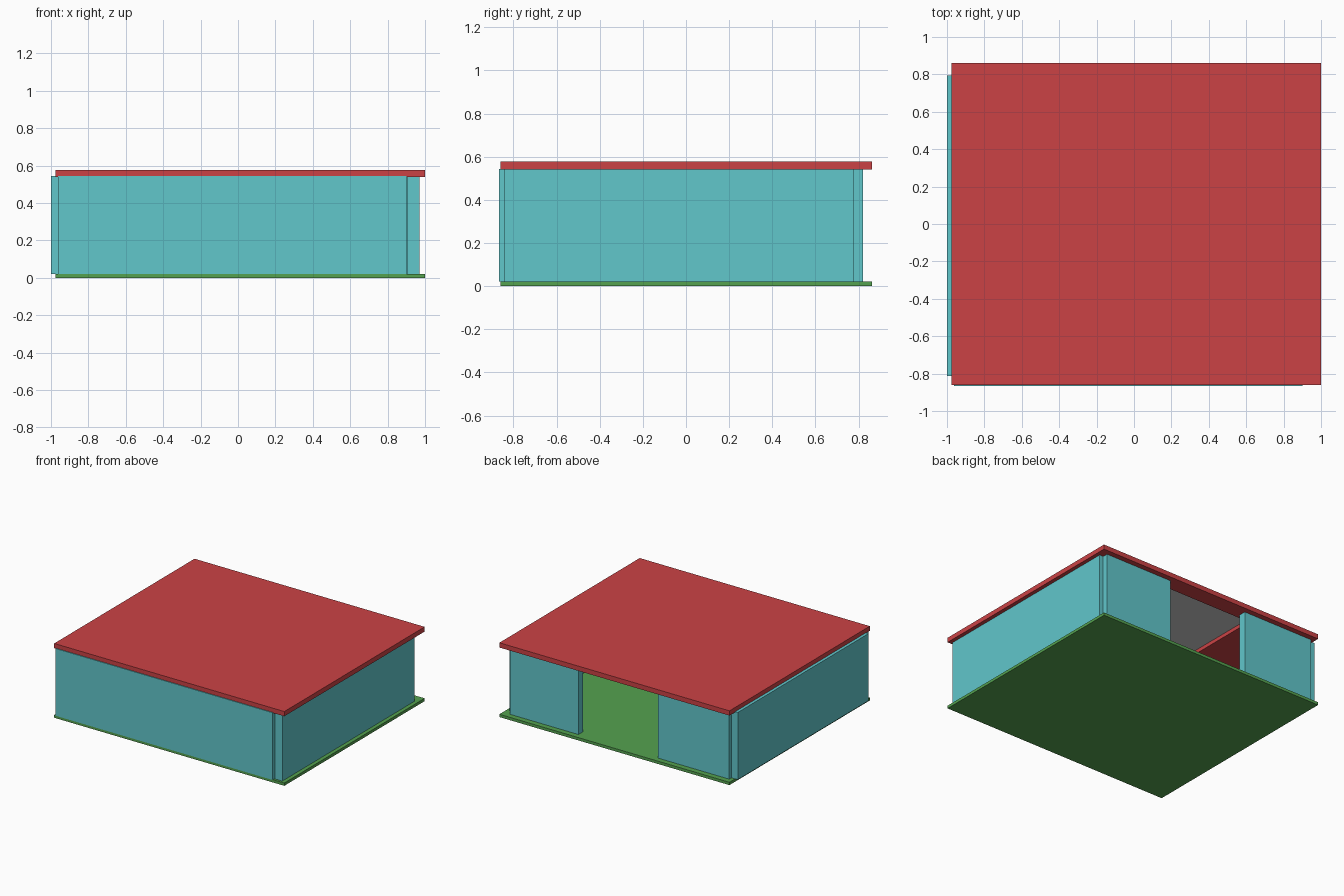
import bpy, bmesh

if "Cube" in bpy.data.objects:
    bpy.data.objects.remove(bpy.data.objects["Cube"])


def material(name, rgb):
    m = bpy.data.materials.new(name)
    m.diffuse_color = (*rgb, 1)
    m.use_nodes = True
    m.node_tree.nodes["Principled BSDF"].inputs["Base Color"].default_value = m.diffuse_color
    return m


RED = material("roof_red", (0.60, 0.055, 0.06))
TEAL = material("wall_teal", (0.12, 0.57, 0.60))
GREEN = material("floor_green", (0.09, 0.36, 0.08))


def box(name, x, y, z, mat=None, recess=None):
    """Box from (min, max) ranges; recess = (x range, y range, top z) cut into its underside."""
    bm = bmesh.new()
    bmesh.ops.create_cube(bm, size=1)
    for v in bm.verts:
        v.co = [r[1] if c > 0 else r[0] for c, r in zip(v.co, (x, y, z))]
    bm.normal_update()
    if recess:
        rx, ry, top = recess
        face = min(bm.faces, key=lambda f: f.normal.z)
        mid = face.calc_center_median()
        bmesh.ops.inset_individual(bm, faces=[face], thickness=0.1)
        for v in face.verts:
            v.co.x = rx[v.co.x > mid.x]
            v.co.y = ry[v.co.y > mid.y]
        inner = bmesh.ops.extrude_discrete_faces(bm, faces=[face])["faces"][0]
        for v in inner.verts:
            v.co.z = top
    bmesh.ops.recalc_face_normals(bm, faces=bm.faces)
    mesh = bpy.data.meshes.new(name)
    bm.to_mesh(mesh)
    bm.free()
    ob = bpy.data.objects.new(name, mesh)
    bpy.context.collection.objects.link(ob)
    if mat:
        mesh.materials.append(mat)
    return ob


PLAN_X, PLAN_Y = (-0.977, 1.0), (-0.86, 0.862)
WALL_Z = (0.022, 0.544)

# Floor and roof slabs; the roof has a shallow recess in its underside
box("floor", PLAN_X, PLAN_Y, (0, 0.022), GREEN)
HOLE_X, HOLE_Y = (-0.45, 0.47), (-0.73, 0.73)
box("roof", PLAN_X, PLAN_Y, (0.54, 0.577), RED, (HOLE_X, HOLE_Y, 0.573))

# Grey panel set in the ceiling recess
box("ceiling_panel", HOLE_X, HOLE_Y, (0.569, 0.573))

# Walls, with a doorway between the two back panels
walls = {
    "front_wall": ((-0.963, 0.902), (-0.866, -0.806)),
    "left_wall": ((-1.0, -0.94), (-0.812, 0.793)),
    "right_wall": ((0.907, 0.97), (-0.842, 0.778)),
    "back_wall_right": ((0.35, 0.937), (0.762, 0.82)),
    "back_wall_left": ((-0.945, -0.335), (0.762, 0.82)),
}
for name, (x, y) in walls.items():
    box(name, x, y, WALL_Z, TEAL)
